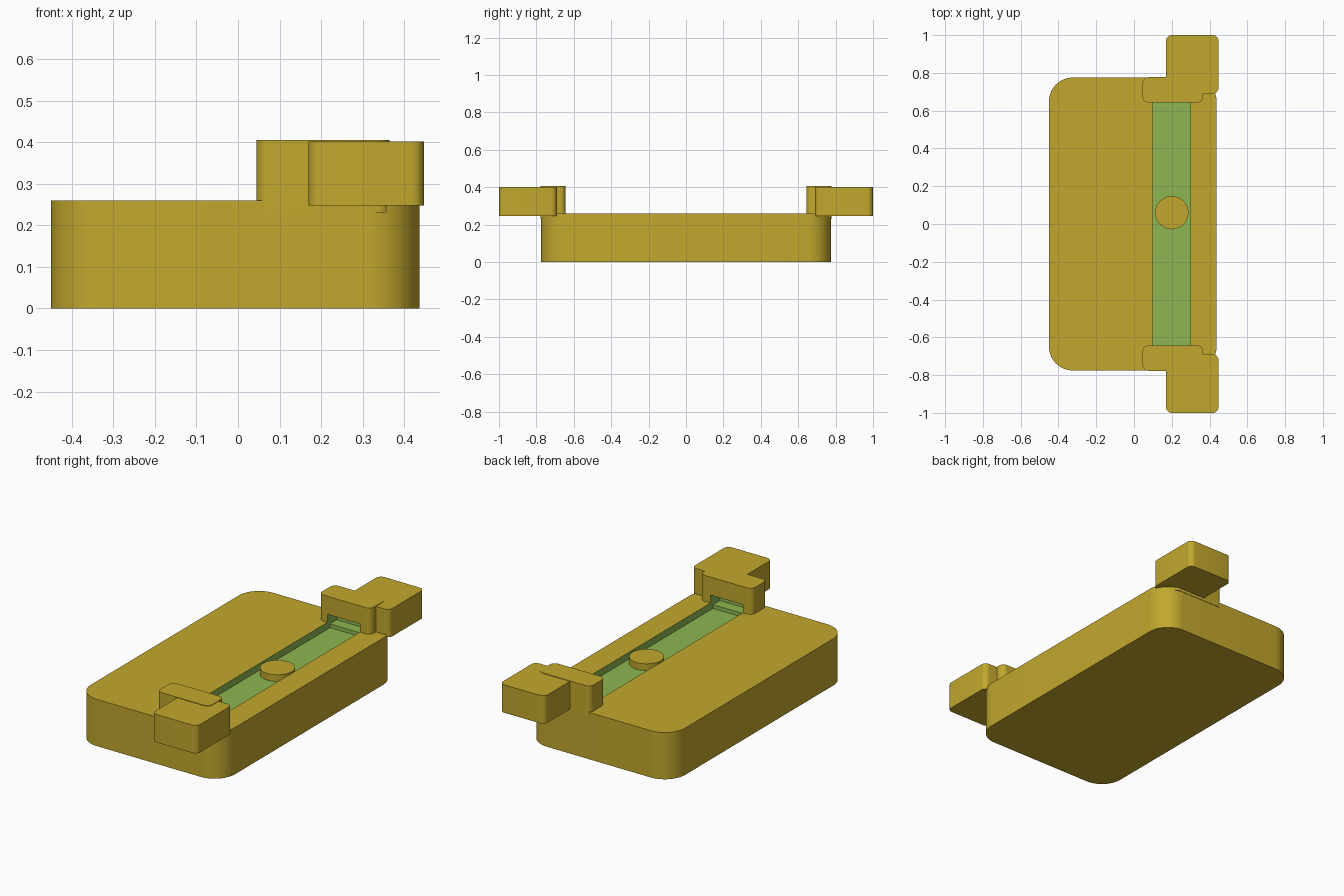
import bpy, bmesh, math
from mathutils import Vector

if "Cube" in bpy.data.objects:
    bpy.data.objects.remove(bpy.data.objects["Cube"])


def material(name, rgb):
    m = bpy.data.materials.new(name)
    m.diffuse_color = (*rgb, 1)
    m.use_nodes = True
    m.node_tree.nodes["Principled BSDF"].inputs["Base Color"].default_value = m.diffuse_color
    return m


MATS = [material("mustard", (0.54, 0.39, 0.027)),
        material("leaf_green", (0.27, 0.47, 0.083))]


def prism(name, pts, axis, slot=0):
    """Extrude a closed planar outline along an axis vector."""
    bm = bmesh.new()
    face = bm.faces.new([bm.verts.new(p) for p in pts])
    ext = bmesh.ops.extrude_face_region(bm, geom=[face])["geom"]
    bmesh.ops.translate(bm, vec=axis, verts=[v for v in ext if isinstance(v, bmesh.types.BMVert)])
    bmesh.ops.recalc_face_normals(bm, faces=bm.faces)
    for f in bm.faces:
        f.material_index = slot
    mesh = bpy.data.meshes.new(name)
    bm.to_mesh(mesh)
    bm.free()
    for m in MATS:
        mesh.materials.append(m)
    ob = bpy.data.objects.new(name, mesh)
    bpy.context.collection.objects.link(ob)
    return ob


def rounded_box(name, x0, x1, y0, y1, z0, z1, r, steps=8):
    """Box with rounded vertical corners."""
    pts = []
    corners = [(x1 - r, y1 - r), (x0 + r, y1 - r), (x0 + r, y0 + r), (x1 - r, y0 + r)]
    for q, (cx, cy) in enumerate(corners):
        for i in range(steps + 1):
            a = math.pi / 2 * (q + i / steps)
            pts.append((cx + r * math.cos(a), cy + r * math.sin(a), z0))
    return prism(name, pts, Vector((0, 0, z1 - z0)))


def activate(ob):
    bpy.ops.object.select_all(action='DESELECT')
    ob.select_set(True)
    bpy.context.view_layer.objects.active = ob


# Main body and the end fittings
parts = [rounded_box("body", -0.45, 0.437, -0.775, 0.775, 0, 0.26, 0.125, 14)]
for side, label in ((-1, "front"), (1, "back")):
    ya, yb = sorted((side * 0.643, side * 0.777))
    parts.append(rounded_box(label + "_bridge", 0.045, 0.365, ya, yb, 0.23, 0.405, 0.03))
    ya, yb = sorted((side * 0.69, side * 1.0))
    parts.append(rounded_box(label + "_end_block", 0.17, 0.447, ya, yb, 0.247, 0.402, 0.03))

# Slot running along the body and under both bridges, with a small end step
half = [(0.665, 0.222), (0.665, 0.243), (0.725, 0.243), (0.725, 0.305)]
outline = half + [(-y, z) for y, z in reversed(half)]
cutter = prism("slot_cutter", [(0.1, y, z) for y, z in outline], Vector((0.2, 0, 0)), 1)
cutter.hide_render = True

for ob in parts:
    activate(ob)
    mod = ob.modifiers.new("slot", 'BOOLEAN')
    mod.operation = 'DIFFERENCE'
    mod.solver = 'EXACT'
    mod.object = cutter
    bpy.ops.object.modifier_apply(modifier=mod.name)
    bpy.ops.object.shade_smooth_by_angle(angle=math.radians(30))
bpy.data.objects.remove(cutter)

# Round button sitting in the slot
ring = [(0.2 + 0.088 * math.cos(math.tau * i / 48),
         0.06 + 0.088 * math.sin(math.tau * i / 48), 0.215) for i in range(48)]
button = prism("slider_button", ring, Vector((0, 0, 0.044)))
activate(button)
bpy.ops.object.shade_smooth_by_angle(angle=math.radians(30))
